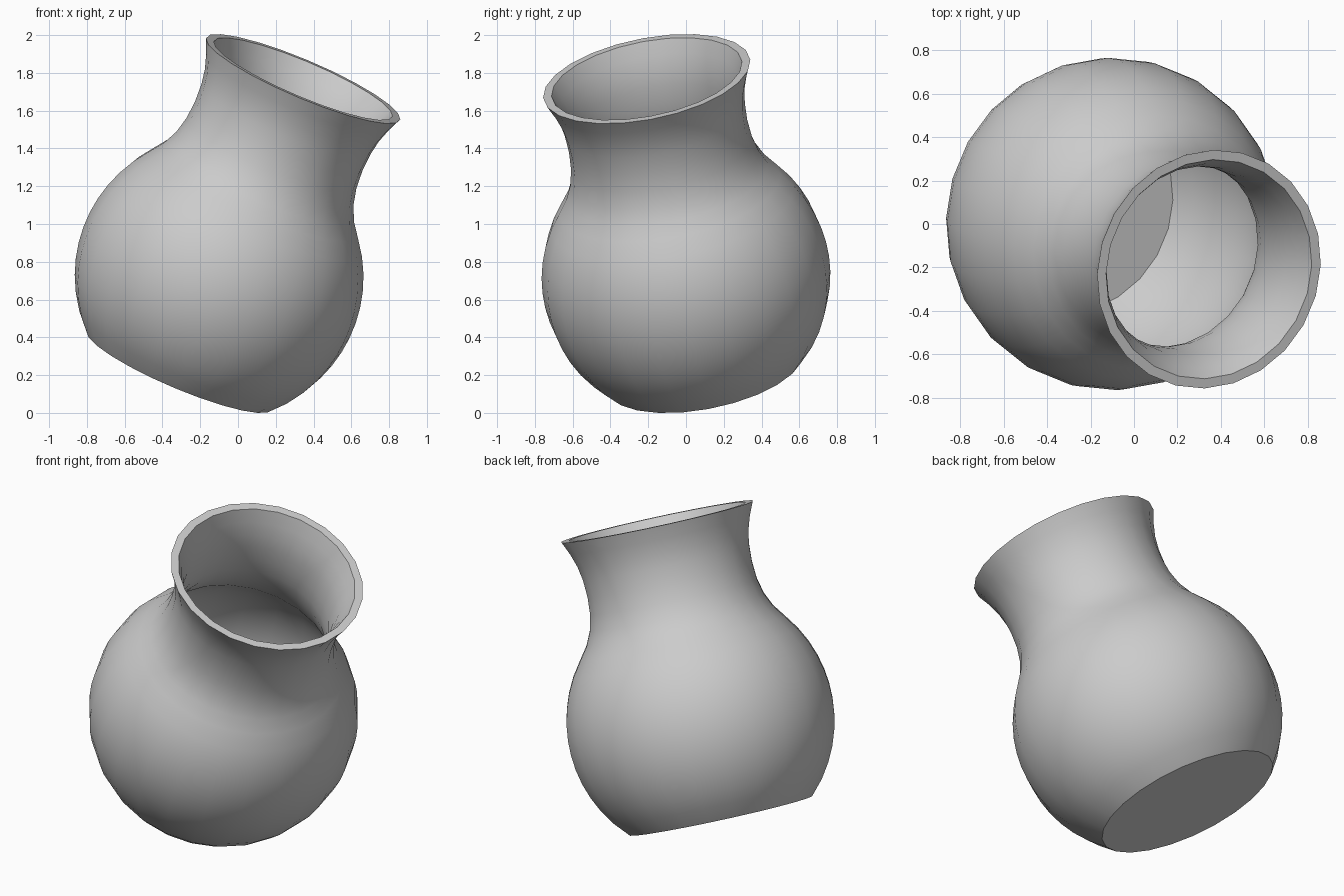
import bpy
import bmesh
from math import sqrt, radians, tau
from mathutils import Vector, Matrix

cube = bpy.data.objects.get("Cube")
if cube:
    bpy.data.objects.remove(cube, do_unlink=True)

BELLY, BASE, SHOULDER, WALL, SIDES = 0.765, -0.55, 0.48, 0.045, 24
CENTRE = Vector((-0.1, 0.0, 0.72))
AXIS = Vector((0.385, -0.18, 0.905))

# Clay colour
clay = bpy.data.materials.new("grey clay")
clay.use_nodes = True
colour = (0.6, 0.6, 0.6, 1)
clay.diffuse_color = colour
clay.node_tree.nodes["Principled BSDF"].inputs["Base Color"].default_value = colour


def belly(radius, low, high, steps=12):
    """Arc of the round belly as (radius, height) points."""
    heights = [low + (high - low) * i / steps for i in range(steps + 1)]
    return [(sqrt(radius ** 2 - h ** 2), h) for h in heights]


# Outer and inner wall profiles
neck = [(0.545, 0.55), (0.508, 0.63), (0.487, 0.72), (0.48, 0.82),
        (0.485, 0.92), (0.499, 1.0), (0.525, 1.08), (0.558, 1.155)]
outer = [(0, BASE)] + belly(BELLY, BASE, SHOULDER) + neck
inner = [(0, BASE + WALL)] + belly(BELLY - WALL, BASE + WALL, SHOULDER)
inner += [(r - WALL, h) for r, h in neck]
profile = outer + inner[::-1]

# Lathe the closed profile around the axis
bm = bmesh.new()
verts = [bm.verts.new((r, 0, h)) for r, h in profile]
edges = [bm.edges.new(pair) for pair in zip(verts, verts[1:])]
bmesh.ops.spin(bm, geom=verts + edges, cent=(0, 0, 0), axis=(0, 0, 1),
               angle=tau, steps=SIDES, use_merge=True)
bmesh.ops.remove_doubles(bm, verts=bm.verts, dist=0.0005)
bmesh.ops.recalc_face_normals(bm, faces=bm.faces)

# Tip the pot over and set it on the ground
tilt = Vector((0, 0, 1)).rotation_difference(AXIS).to_matrix().to_4x4()
bm.transform(Matrix.Translation(CENTRE) @ tilt)
lowest = min(v.co.z for v in bm.verts)
bm.transform(Matrix.Translation((0, 0, -lowest)))

mesh = bpy.data.meshes.new("tilted_pot")
bm.to_mesh(mesh)
bm.free()
mesh.materials.append(clay)
pot = bpy.data.objects.new("tilted_pot", mesh)
bpy.context.collection.objects.link(pot)

# Smooth walls with crisp rim and base edges
bpy.ops.object.select_all(action="DESELECT")
pot.select_set(True)
bpy.context.view_layer.objects.active = pot
bpy.ops.object.shade_smooth_by_angle(angle=radians(35))
